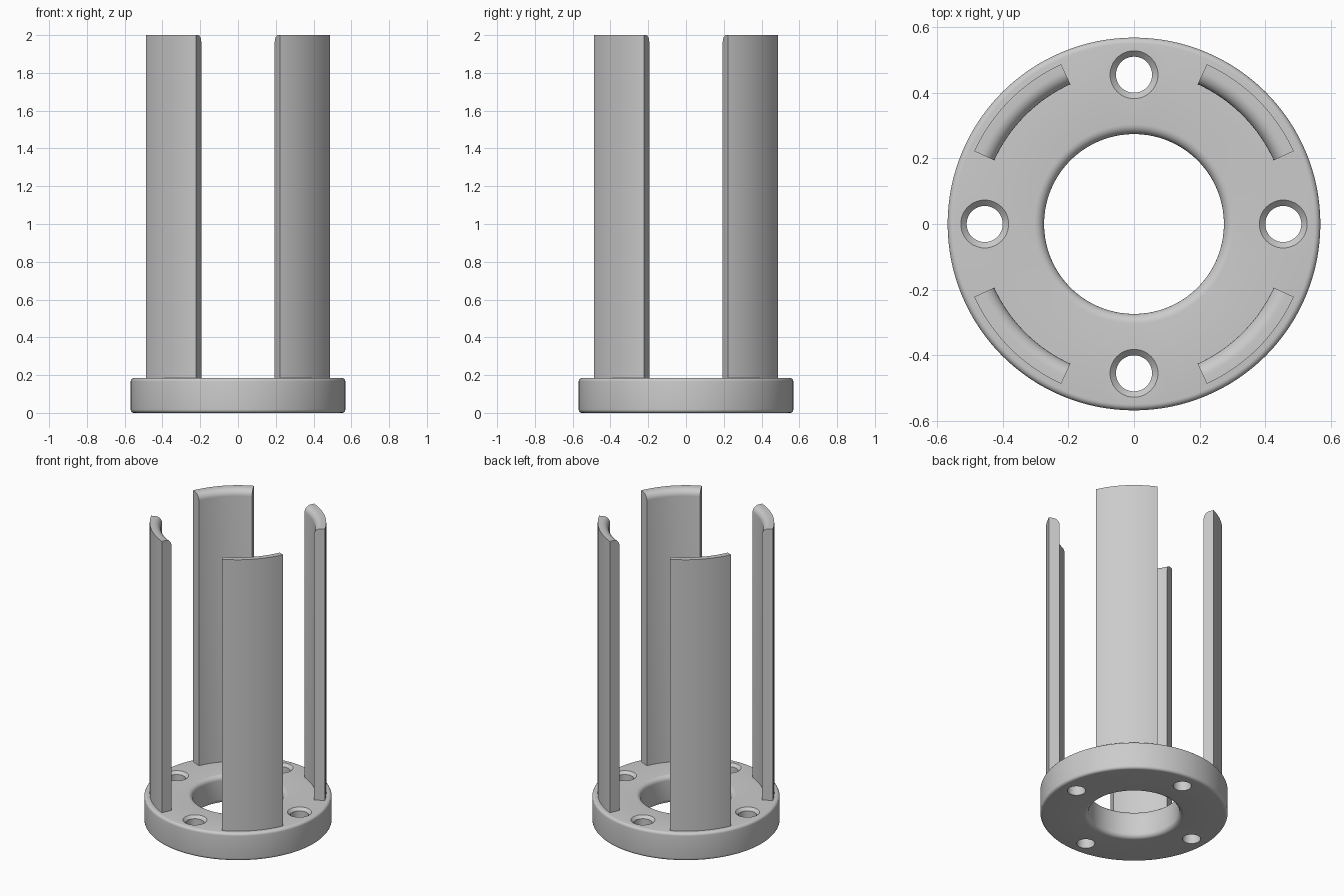
import bpy
import bmesh
from math import radians, sin, cos, pi

scene_cube = bpy.data.objects.get("Cube")
if scene_cube:
    bpy.data.objects.remove(scene_cube, do_unlink=True)

grey = bpy.data.materials.new("plain_grey")
grey.use_nodes = True
colour = (0.6, 0.6, 0.6, 1)
grey.diffuse_color = colour
grey.node_tree.nodes["Principled BSDF"].inputs["Base Color"].default_value = colour

BASE_H = 0.185


def fillet(r, z, radius, start, steps=6):
    """Quarter-circle profile points about (r, z), turning anticlockwise."""
    angles = [radians(start + 90 * i / steps) for i in range(steps + 1)]
    return [(r + radius * cos(a), z + radius * sin(a)) for a in angles]


def sweep(name, profile, start, end, steps):
    """Sweep a closed (radius, height) profile around z, capping partial turns."""
    full = end - start == 360
    bm = bmesh.new()
    rings = []
    for i in range(steps if full else steps + 1):
        a = radians(start + (end - start) * i / steps)
        rings.append([bm.verts.new((r * cos(a), r * sin(a), z)) for r, z in profile])
    pairs = list(zip(rings, rings[1:]))
    if full:
        pairs.append((rings[-1], rings[0]))
    n = len(profile)
    for a, b in pairs:
        for j in range(n):
            k = (j + 1) % n
            bm.faces.new((a[j], b[j], b[k], a[k]))
    if not full:
        bm.faces.new(rings[0])
        bm.faces.new(rings[-1][::-1])
    bmesh.ops.recalc_face_normals(bm, faces=bm.faces)
    mesh = bpy.data.meshes.new(name)
    bm.to_mesh(mesh)
    bm.free()
    mesh.materials.append(grey)
    obj = bpy.data.objects.new(name, mesh)
    bpy.context.collection.objects.link(obj)
    return obj


def activate(obj):
    bpy.ops.object.select_all(action="DESELECT")
    obj.select_set(True)
    bpy.context.view_layer.objects.active = obj


# Flange ring with rounded rims and bore
outer, bore, rim, lip = 0.568, 0.274, 0.018, 0.03
ring_profile = (fillet(outer - rim, rim, rim, -90)
                + fillet(outer - rim, BASE_H - rim, rim, 0)
                + fillet(bore + lip, BASE_H - lip, lip, 90)
                + fillet(bore + lip, lip, lip, 180))
flange = sweep("flange", ring_profile, 0, 360, 128)

# Four countersunk bolt holes
hole_r, sink_r = 0.055, 0.073
depth = sink_r - hole_r
for i in range(4):
    bm = bmesh.new()
    outline = [(hole_r, -0.1), (hole_r, BASE_H - depth), (sink_r + 0.05, BASE_H + 0.05)]
    rings = [[bm.verts.new((r * cos(2 * pi * k / 48), r * sin(2 * pi * k / 48), z))
              for k in range(48)] for r, z in outline]
    for low, high in zip(rings, rings[1:]):
        for k in range(48):
            m = (k + 1) % 48
            bm.faces.new((low[k], low[m], high[m], high[k]))
    bm.faces.new(rings[0][::-1])
    bm.faces.new(rings[-1])
    mesh = bpy.data.meshes.new("hole_cutter")
    bm.to_mesh(mesh)
    bm.free()
    mesh.materials.append(grey)
    cutter = bpy.data.objects.new("hole_cutter", mesh)
    bpy.context.collection.objects.link(cutter)
    cutter.hide_render = True
    cutter.location = (0.455 * cos(i * pi / 2), 0.455 * sin(i * pi / 2), 0)
    cut = flange.modifiers.new("bolt_hole", "BOOLEAN")
    cut.operation = "DIFFERENCE"
    cut.solver = "EXACT"
    cut.object = cutter
    activate(flange)
    bpy.ops.object.modifier_apply(modifier=cut.name)
    bpy.data.objects.remove(cutter, do_unlink=True)

# Four curved posts, rounded on the inner top edge
post_in, post_out, top, round_r = 0.468, 0.535, 2.0, 0.042
post_profile = ([(post_in, BASE_H - 0.005), (post_out, BASE_H - 0.005), (post_out, top)]
                + fillet(post_in + round_r, top - round_r, round_r, 90, 8))
names = ("back_left_post", "back_right_post", "front_right_post", "front_left_post")
posts = [sweep(name, post_profile, 24.5 + 90 * i, 65.5 + 90 * i, 20)
         for i, name in enumerate(names)]

for obj in [flange] + posts:
    activate(obj)
    bpy.ops.object.shade_smooth_by_angle(angle=radians(30))
